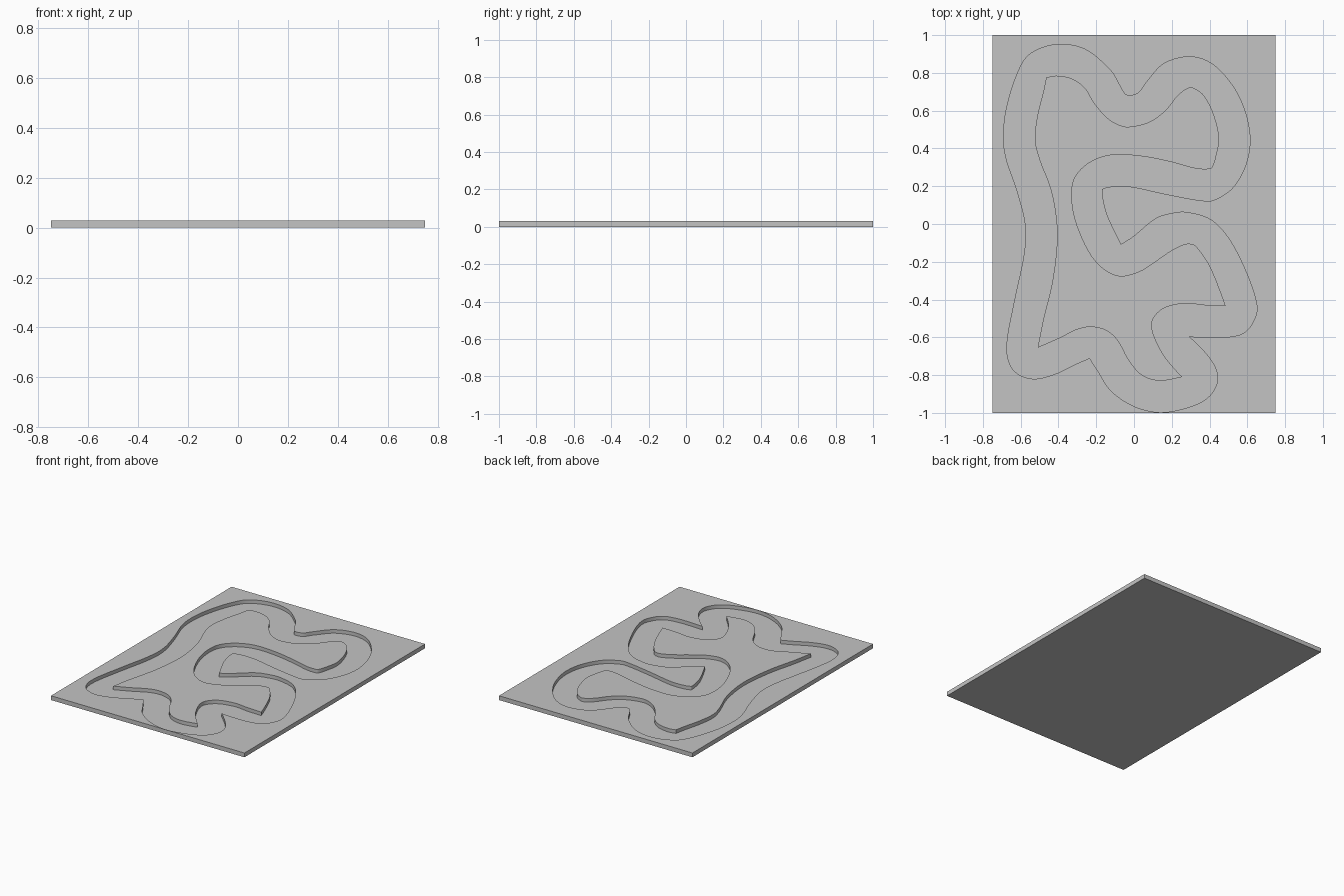
import bpy
import bmesh
from mathutils import Vector
from mathutils.geometry import interpolate_bezier

cube = bpy.data.objects.get("Cube")
if cube:
    bpy.data.objects.remove(cube, do_unlink=True)

HALF_WIDTH, HALF_LENGTH = 0.75, 1.0
TOP, FLOOR = 0.03, 0.005
STEPS = 6

# Groove borders in hundredths of a unit; each run ends at a sharp corner
OUTER_RUNS = [
    [(-7, -11), (0, -6.5), (11, 2.5), (20, 5.5), (28.5, 6), (41, 2), (51, -9), (60, -27),
     (65, -43), (63, -52), (57.5, -58), (48, -60), (37, -60)],
    [(29, -59.5), (37.5, -68), (43, -76), (44, -84), (39, -92), (29, -97), (14, -99.7),
     (0, -96.5), (-12, -88.5), (-19, -78)],
    [(-23.5, -71), (-31.5, -74.5), (-42, -79.5), (-53, -82), (-62, -79), (-66.5, -72),
     (-67, -61), (-63, -40), (-58, -16), (-57.5, 0), (-62, 18), (-67.5, 34), (-69, 46),
     (-67.5, 61), (-62, 79), (-55, 90), (-41, 95), (-26, 92.5), (-13, 82), (-8, 74),
     (-5, 69), (-2, 68), (2.5, 69.5), (7, 75.5), (16, 85), (30, 88.5), (43, 83.5),
     (55, 68.5), (61, 50), (60, 34), (53, 20), (43, 13), (35, 12.5), (16, 16), (0, 19.5),
     (-9, 20), (-15.5, 19), (-17, 16.5), (-14.5, 5)],
]
INNER_RUNS = [
    [(-46.5, 77.5), (-41, 78.5), (-33, 77), (-26, 72), (-21, 64), (-14.5, 56.5), (-8, 52.5),
     (-2, 51.5), (8, 54), (16.5, 60), (23, 68), (28.5, 72), (31.5, 72), (37, 68), (42, 58.5),
     (45, 46), (43.5, 36), (41.5, 30), (39, 29), (32, 29.5), (19, 33), (3, 36), (-12, 36.5),
     (-23.5, 32.5), (-31, 25), (-33, 15.5), (-31, 2), (-24.5, -13.5), (-17, -23),
     (-7.5, -27.5), (3, -25), (11, -20), (19, -14.5), (26, -11), (30, -10.5), (33.5, -12.5),
     (40, -22), (45.5, -35)],
    [(48.5, -43.5), (37, -43), (27, -42), (16, -44.5), (10, -50.5), (10, -57.5),
     (14.5, -67.5), (20, -75)],
    [(25.5, -81), (13.5, -83), (4, -80), (-3, -72), (-8.5, -62), (-14.5, -56.5),
     (-22.5, -54.5), (-30.5, -56), (-39.5, -60.5)],
    [(-51, -65.5), (-48, -50.5), (-43.5, -32), (-41, -13.5), (-41, 1), (-44, 18), (-50, 34),
     (-52.5, 45), (-51, 58), (-48, 70)],
]


def smooth_border(runs):
    """Round each run through its points, keeping the corners between runs."""
    border = []
    for i, run in enumerate(runs):
        pts = [Vector(p) / 100 for p in run + [runs[(i + 1) % len(runs)][0]]]
        ends = [pts[0]] + pts + [pts[-1]]
        for a, b, c, d in zip(ends, ends[1:], ends[2:], ends[3:]):
            curve = interpolate_bezier(b, b + (c - a) / 6, c - (d - b) / 6, c, STEPS + 1)
            border += [Vector(p).to_2d() for p in curve[:-1]]
    return border


bm = bmesh.new()


def ring(points, z):
    verts = [bm.verts.new((p.x, p.y, z)) for p in points]
    return [bm.edges.new((v, verts[i - 1])) for i, v in enumerate(verts)]


def fill(*rings):
    """Fill the flat area between rings."""
    edges = [e for r in rings for e in r]
    bmesh.ops.triangle_fill(bm, edges=edges, use_beauty=True, normal=(0, 0, 1))


def wall(upper, lower):
    bmesh.ops.bridge_loops(bm, edges=upper + lower)


def quad_wall(upper, lower):
    """Join matching edges of two rings with vertical faces."""
    for a, b in zip(upper, lower):
        bm.faces.new((a.verts[0], a.verts[1], b.verts[1], b.verts[0]))


rect = [Vector((x * HALF_WIDTH, y * HALF_LENGTH))
        for x, y in ((-1, -1), (1, -1), (1, 1), (-1, 1))]
outer, inner = smooth_border(OUTER_RUNS), smooth_border(INNER_RUNS)

# Rings of the plate and of the groove, top and bottom
plate_top, plate_base = ring(rect, TOP), ring(rect, 0)
outer_top, outer_floor = ring(outer, TOP), ring(outer, FLOOR)
inner_top, inner_floor = ring(inner, TOP), ring(inner, FLOOR)

# Surround, island, groove floor and underside
fill(plate_top, outer_top)
fill(inner_top)
fill(outer_floor, inner_floor)
fill(plate_base)

# Outside edges and groove walls
for upper, lower in ((plate_top, plate_base), (outer_top, outer_floor), (inner_top, inner_floor)):
    quad_wall(upper, lower)
bmesh.ops.recalc_face_normals(bm, faces=bm.faces[:])

mesh = bpy.data.meshes.new("grooved_track_plate")
bm.to_mesh(mesh)
bm.free()
plate = bpy.data.objects.new("grooved_track_plate", mesh)
bpy.context.collection.objects.link(plate)

# Plain grey finish
grey = bpy.data.materials.new("plain_grey")
grey.use_nodes = True
colour = (0.55, 0.55, 0.55, 1)
grey.diffuse_color = colour
grey.node_tree.nodes["Principled BSDF"].inputs["Base Color"].default_value = colour
mesh.materials.append(grey)

# Soft curved walls with crisp rims
bpy.context.view_layer.objects.active = plate
plate.select_set(True)
bpy.ops.object.shade_smooth_by_angle(angle=0.6)
